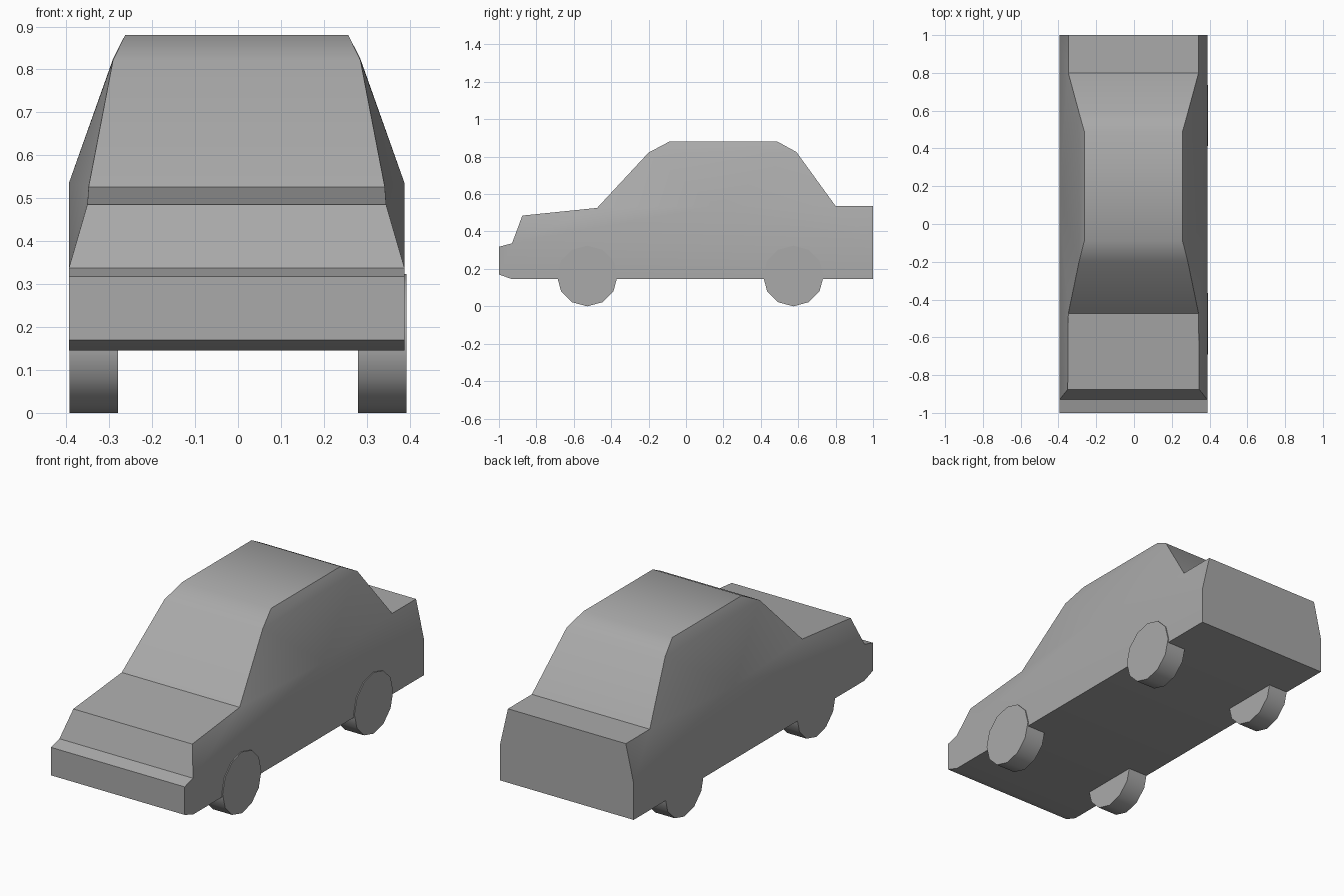
import bpy
import bmesh
import math
from mathutils import Matrix

if "Cube" in bpy.data.objects:
    bpy.data.objects.remove(bpy.data.objects["Cube"], do_unlink=True)

grey = bpy.data.materials.new("plain_grey")
grey.use_nodes = True
COLOUR = (0.4, 0.4, 0.4, 1.0)
grey.diffuse_color = COLOUR
grey.node_tree.nodes["Principled BSDF"].inputs["Base Color"].default_value = COLOUR


def finish(name, bm):
    """Turn a bmesh into a shaded object with the grey material."""
    bmesh.ops.recalc_face_normals(bm, faces=bm.faces)
    mesh = bpy.data.meshes.new(name)
    bm.to_mesh(mesh)
    bm.free()
    mesh.materials.append(grey)
    obj = bpy.data.objects.new(name, mesh)
    bpy.context.collection.objects.link(obj)
    bpy.ops.object.select_all(action="DESELECT")
    obj.select_set(True)
    bpy.context.view_layer.objects.active = obj
    bpy.ops.object.shade_smooth_by_angle(angle=math.radians(31))
    return obj


# Body corners: half width, y, z
WIDE = 0.391
corners = {
    "chin": (WIDE, -0.93, 0.145),
    "bumper_low": (WIDE, -1.0, 0.17),
    "bumper_top": (WIDE, -1.0, 0.318),
    "nose": (WIDE, -0.93, 0.337),
    "hood_front": (0.348, -0.875, 0.485),
    "hood_back": (0.345, -0.475, 0.526),
    "screen_top": (0.288, -0.2, 0.822),
    "roof_front": (0.26, -0.09, 0.88),
    "roof_back": (0.26, 0.49, 0.88),
    "rear_screen_top": (0.288, 0.59, 0.825),
    "boot_front": (0.345, 0.8, 0.536),
    "boot_back": (0.345, 1.0, 0.536),
    "tail_side": (WIDE, 1.0, 0.337),
    "tail_low": (WIDE, 1.0, 0.145),
}
outline = list(corners)
corners["belt"] = (WIDE, 0.16, 0.535)

# Side panels, repeated on both sides
panels = [
    "chin bumper_low bumper_top nose tail_side tail_low",
    "nose hood_front hood_back",
    "nose hood_back belt",
    "nose belt tail_side",
    "tail_side belt boot_front",
    "tail_side boot_front boot_back",
    "hood_back screen_top belt",
    "belt screen_top rear_screen_top",
    "belt rear_screen_top boot_front",
    "screen_top roof_front roof_back rear_screen_top",
]

bm = bmesh.new()
sides = []
for s in (-1, 1):
    verts = {k: bm.verts.new((s * x - 0.003, y, z)) for k, (x, y, z) in corners.items()}
    for panel in panels:
        bm.faces.new([verts[k] for k in panel.split()])
    sides.append(verts)

# Strips across the car; the tail is one six-sided panel
right, left = sides
for a, b in zip(outline, outline[1:] + outline[:1]):
    if a in ("boot_back", "tail_side"):
        continue
    bm.faces.new((right[a], right[b], left[b], left[a]))
tail = ["boot_back", "tail_side", "tail_low"]
bm.faces.new([right[k] for k in tail] + [left[k] for k in reversed(tail)])
finish("car_body", bm)

# Twelve-sided wheels
RADIUS, WIDTH = 0.162, 0.113
for end, y in (("front", -0.528), ("rear", 0.574)):
    for side, s in (("left", 1), ("right", -1)):
        bm = bmesh.new()
        bmesh.ops.create_cone(
            bm, cap_ends=True, segments=12, radius1=RADIUS, radius2=RADIUS, depth=WIDTH,
            matrix=Matrix.Translation((s * (0.393 - WIDTH / 2), y, RADIUS))
            @ Matrix.Rotation(math.pi / 2, 4, "Y"))
        finish(f"{end}_{side}_wheel", bm)
